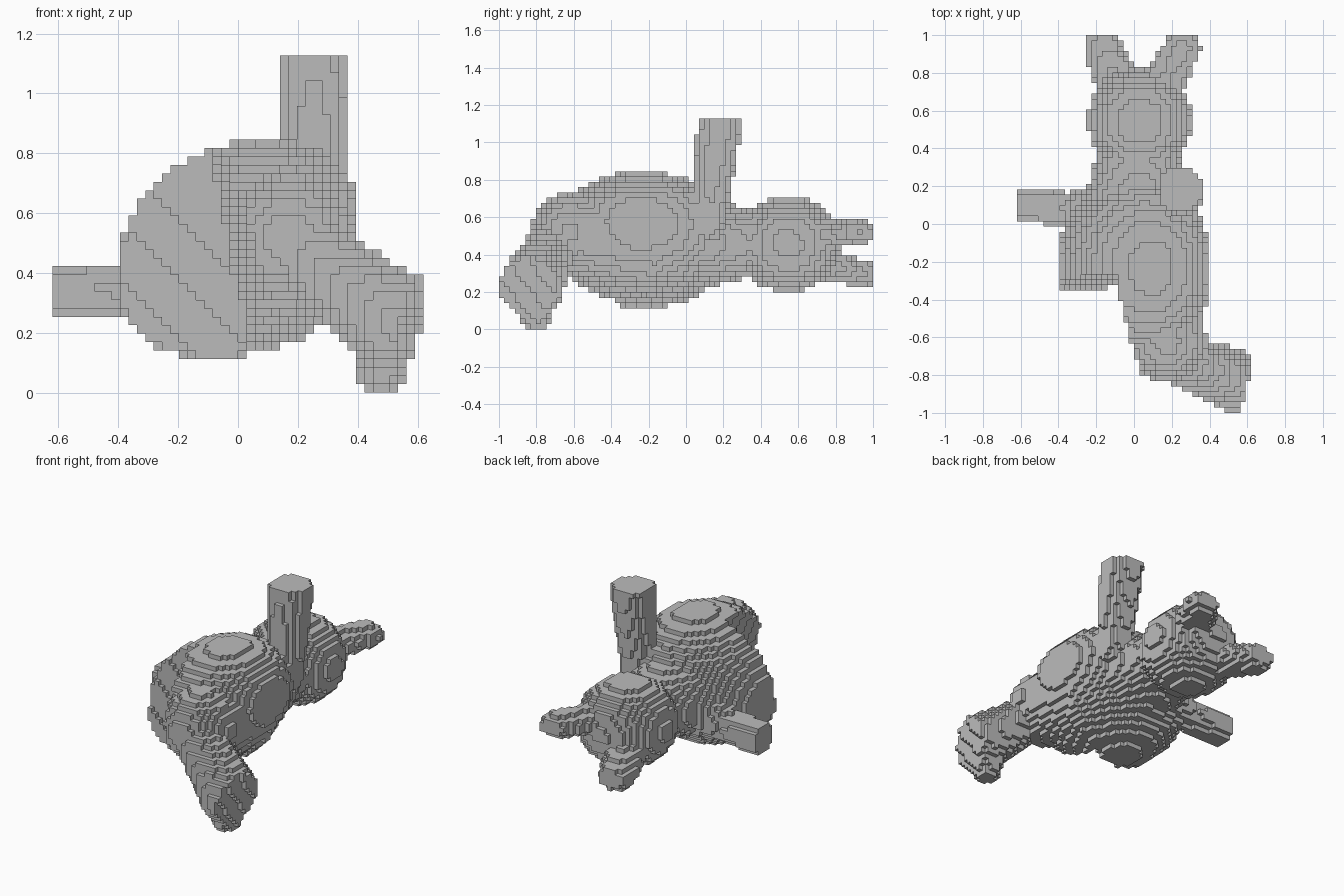
import bpy
import bmesh
from mathutils import Vector

if "Cube" in bpy.data.objects:
    bpy.data.objects.remove(bpy.data.objects["Cube"], do_unlink=True)

# One grey for the whole toy
grey = bpy.data.materials.new("stone_grey")
grey.use_nodes = True
colour = (0.5, 0.5, 0.5, 1)
grey.diffuse_color = colour
grey.node_tree.nodes["Principled BSDF"].inputs["Base Color"].default_value = colour

VOX = 2 / 71
NX, NY, NZ = 44, 71, 40


def limb(start, end, r0, r1, flat=1):
    """Tapered capsule as an inside test; flat above 1 thins it in height."""
    a, b = Vector(start), Vector(end)
    axis = b - a

    def inside(p):
        t = max(0, min(1, (p - a).dot(axis) / axis.length_squared))
        d = p - a - axis * t
        d.z *= flat
        return d.length <= r0 + (r1 - r0) * t
    return inside


def ellipsoid(centre, radii, lean=0):
    """Slightly boxy ellipsoid that leans sideways with height."""
    c = Vector(centre)

    def inside(p):
        d = p - c
        d.x -= lean * d.z
        return sum(abs(d[i] / radii[i]) ** 2.15 for i in range(3)) <= 1
    return inside


def union(*shapes):
    return lambda p: any(s(p) for s in shapes)


def notch(p):
    """Flat-sided corner missing from the body where a leg would be."""
    wall = -0.08 + 0.2 * (0.8 - p.z) - 0.15 * (p.y + 0.33)
    front = -0.33 + 0.14 * (min(p.x + p.z, 0.4) - 0.03)
    return p.x < wall and p.y < front


def sole(p):
    """Flat slanted end of the leg."""
    return p.x < 0.605 + 0.25 * (p.y + 0.8) + 0.2 * (p.z - 0.3)


trunk = union(
    ellipsoid((0, -0.23, 0.48), (0.395, 0.48, 0.364), lean=0.25),
    limb((0.05, -0.25, 0.48), (0.17, -0.62, 0.515), 0.34, 0.215),
    limb((0.02, -0.1, 0.47), (0.03, 0.35, 0.46), 0.3, 0.18),
    limb((-0.05, 0.1, 0.46), (-0.02, 0.38, 0.46), 0.22, 0.17),
    limb((0.08, 0.1, 0.46), (0.06, 0.38, 0.46), 0.21, 0.17))
shank = union(
    limb((0.22, -0.71, 0.47), (0.52, -0.825, 0.235), 0.13, 0.17),
    limb((0.5, -0.825, 0.22), (0.48, -0.8, 0.07), 0.155, 0.08))

# Parts in order of priority: a cell belongs to the first part holding it
parts = {
    "torso": lambda p: trunk(p) and not notch(p),
    "head": ellipsoid((0.03, 0.545, 0.455), (0.275, 0.275, 0.256)),
    "left_ear": limb((0.14, 0.72, 0.5), (0.255, 0.93, 0.52), 0.115, 0.098, 1.5),
    "right_ear": limb((-0.08, 0.72, 0.35), (-0.165, 0.93, 0.3), 0.115, 0.1, 1.35),
    "raised_arm": limb((0.255, 0.11, 0.55), (0.25, 0.185, 1.13), 0.092, 0.122),
    "side_arm": union(
        limb((-0.58, 0.1, 0.34), (-0.35, 0.08, 0.35), 0.095, 0.087),
        limb((-0.35, 0.08, 0.35), (-0.1, 0.06, 0.42), 0.087, 0.2)),
    "leg": lambda p: shank(p) and sole(p),
}

# Fill the grid
cells = {}
for i in range(NX):
    for j in range(NY):
        for k in range(NZ):
            p = Vector(((i + 0.5 - NX / 2) * VOX, (j + 0.5 - NY / 2) * VOX,
                        (k + 0.5) * VOX))
            for name, inside in parts.items():
                if inside(p):
                    cells[i, j, k] = name
                    break


def cell_faces(cell):
    """Outward quads of a cell wherever its neighbour is empty."""
    for axis in range(3):
        u, v = (axis + 1) % 3, (axis + 2) % 3
        for side in (0, 1):
            near = list(cell)
            near[axis] += 2 * side - 1
            if tuple(near) in cells:
                continue
            ring = [(0, 0), (1, 0), (1, 1), (0, 1)]
            quad = []
            for du, dv in (ring if side else reversed(ring)):
                q = list(cell)
                q[axis] += side
                q[u] += du
                q[v] += dv
                quad.append(tuple(q))
            yield quad


# Make the stepped surface of each part
for name in parts:
    bm = bmesh.new()
    corners = {}
    for cell, owner in cells.items():
        if owner != name:
            continue
        for quad in cell_faces(cell):
            for q in quad:
                if q not in corners:
                    corners[q] = bm.verts.new(((q[0] - NX / 2) * VOX,
                                               (q[1] - NY / 2) * VOX, q[2] * VOX))
            bm.faces.new([corners[q] for q in quad])
    mesh = bpy.data.meshes.new(name)
    bm.to_mesh(mesh)
    bm.free()
    mesh.materials.append(grey)
    bpy.context.collection.objects.link(bpy.data.objects.new(name, mesh))
